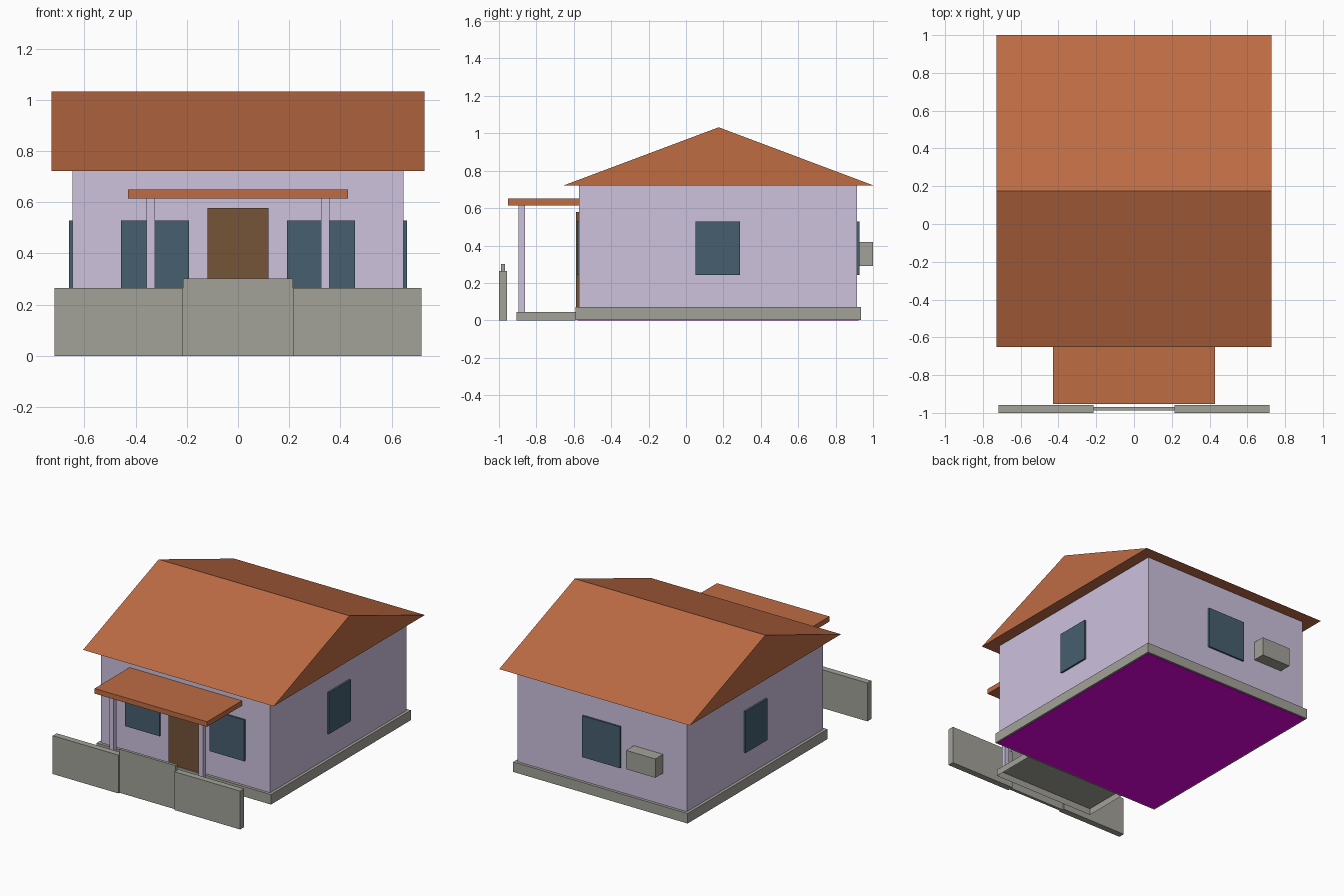
import bpy
import bmesh

cube = bpy.data.objects.get("Cube")
if cube:
    bpy.data.objects.remove(cube, do_unlink=True)


def material(name, rgb):
    """Flat material from 0-255 display values."""
    lin = [((c / 255 + 0.055) / 1.055) ** 2.4 if c > 10 else 0 for c in rgb] + [1]
    m = bpy.data.materials.new(name)
    m.use_nodes = True
    m.diffuse_color = lin
    m.node_tree.nodes["Principled BSDF"].inputs["Base Color"].default_value = lin
    return m


terracotta = material("terracotta", (190, 108, 68))
lavender = material("lavender plaster", (205, 194, 222))
glass = material("dark blue glass", (70, 95, 110))
concrete = material("concrete grey", (163, 162, 153))
wood = material("brown wood", (117, 84, 56))
magenta = material("magenta", (255, 0, 255))


def finish(name, bm, mat):
    bmesh.ops.recalc_face_normals(bm, faces=bm.faces)
    mesh = bpy.data.meshes.new(name)
    bm.to_mesh(mesh)
    bm.free()
    mesh.materials.append(mat)
    obj = bpy.data.objects.new(name, mesh)
    bpy.context.collection.objects.link(obj)
    return obj


def box(name, mat, x, y, z, open_bottom=False):
    """Box spanning the given (low, high) ranges."""
    bm = bmesh.new()
    bmesh.ops.create_cube(bm, size=1)
    for v in bm.verts:
        v.co = [r[0] if c < 0 else r[1] for c, r in zip(v.co, (x, y, z))]
    if open_bottom:
        bmesh.ops.recalc_face_normals(bm, faces=bm.faces)
        low = [f for f in bm.faces if f.normal.z < -0.5]
        bmesh.ops.delete(bm, geom=low, context='FACES')
    return finish(name, bm, mat)


def pair(name, mat, x, y, z):
    """Mirrored boxes on both sides of x = 0."""
    box("left_" + name, mat, x, y, z)
    box("right_" + name, mat, (-x[1], -x[0]), y, z)


# House body and foundations
FRONT, BACK, SIDE = -0.572, 0.915, 0.647
EAVE = 0.722
box("walls", lavender, (-SIDE, SIDE), (FRONT, BACK), (0.07, EAVE))
box("foundation", concrete, (-0.667, 0.667), (-0.592, 0.935), (0.003, 0.072))
box("floor_underside", magenta, (-0.655, 0.655), (-0.58, 0.923), (0, 0.004))

# Gable roof: triangle profile extruded along x
bm = bmesh.new()
profile = [(-0.652, EAVE), (1.0, EAVE), (0.175, 1.032)]
gable = bm.faces.new([bm.verts.new((-0.729, y, z)) for y, z in profile])
side = bmesh.ops.extrude_face_region(bm, geom=[gable])
moved = [g for g in side["geom"] if isinstance(g, bmesh.types.BMVert)]
bmesh.ops.translate(bm, verts=moved, vec=(1.458, 0, 0))
if not gable.is_valid or len(bm.faces) < 5:
    bmesh.ops.holes_fill(bm, edges=bm.edges)
finish("gable_roof", bm, terracotta)

# Porch
box("porch_slab", concrete, (-0.39, 0.39), (-0.906, -0.592), (0, 0.045), True)
box("porch_roof", terracotta, (-0.43, 0.43), (-0.953, FRONT), (0.615, 0.65))
pair("porch_post", lavender, (0.325, 0.358), (-0.895, -0.862), (0.045, 0.615))

# Door and windows
WIN = (0.242, 0.528)
box("front_door", wood, (-0.12, 0.12), (-0.587, FRONT), (0.072, 0.578))
pair("front_window", glass, (0.191, 0.456), (-0.583, FRONT), WIN)
pair("side_window", glass, (SIDE, 0.66), (0.052, 0.29), WIN)
box("back_window", glass, (-0.145, 0.145), (BACK, 0.927), WIN)

# Air conditioner on the back wall
box("air_conditioner", concrete, (-0.465, -0.242), (BACK, 1.0), (0.29, 0.42))

# Front fence and gate
pair("fence_panel", concrete, (0.215, 0.717), (-1.0, -0.957), (0, 0.265))
box("gate", concrete, (-0.215, 0.215), (-0.988, -0.968), (0, 0.302))
